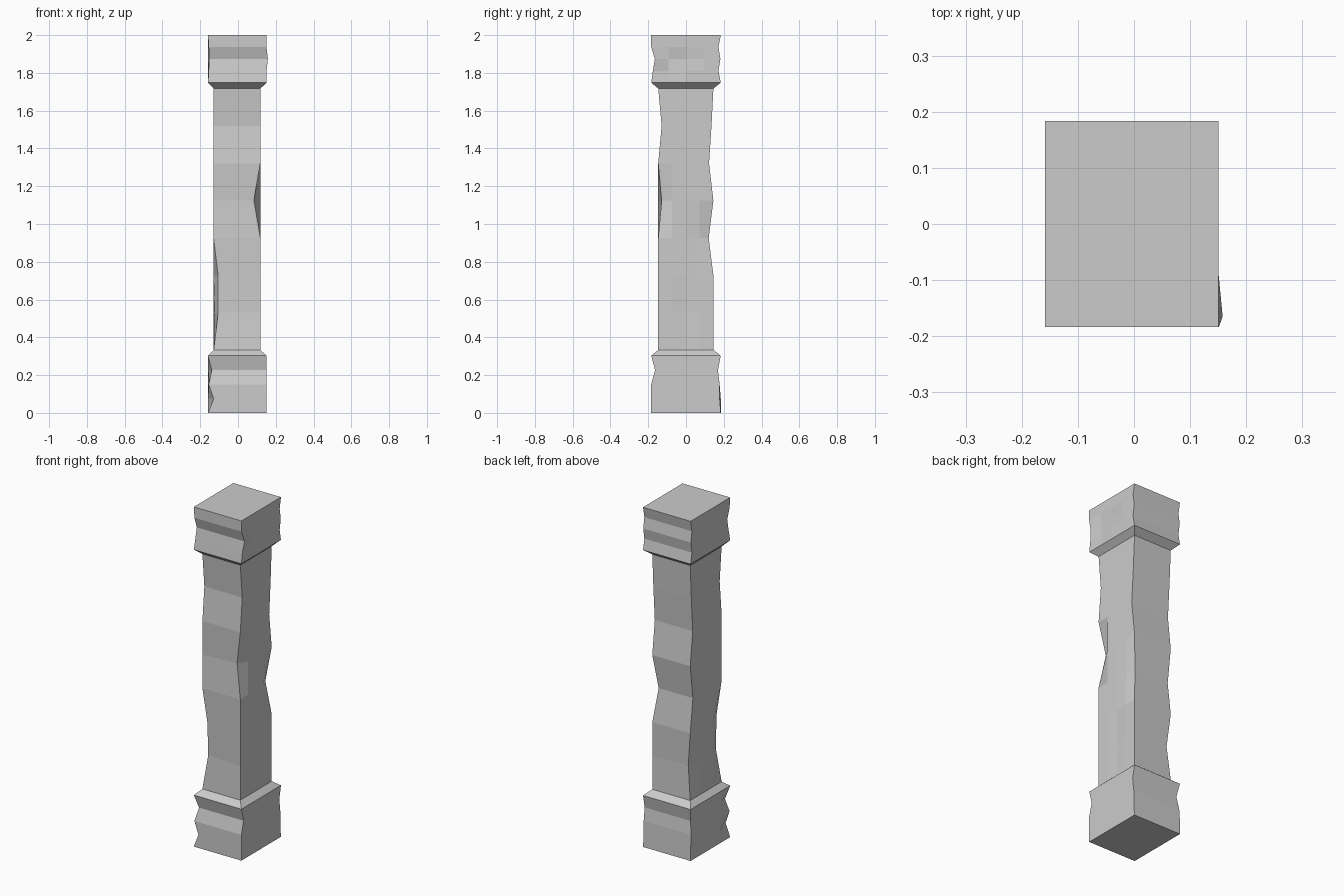
import bpy, bmesh, random

if "Cube" in bpy.data.objects:
    bpy.data.objects.remove(bpy.data.objects["Cube"])

random.seed(4)
BLOCK = (-0.159, 0.151, -0.184, 0.184)   # base and cap outline: x0, x1, y0, y1
SHAFT = (-0.129, 0.118, -0.147, 0.145)

# chipped corners: level index -> {corner: (x inset, y inset)}; f/b front/back, l/r left/right
BASE_CHIPS = {
    1: {"fl": (0.03, 0), "br": (0, 0.006)},
    2: {"fl": (0.004, 0), "br": (0, 0.006), "bl": (0, 0.006)},
    3: {"fl": (0.02, 0.02), "fr": (0, 0.02), "bl": (0.012, 0.015), "br": (0, 0.015)},
}
SHAFT_CHIPS = {
    1: {"fl": (0.024, 0.02), "bl": (0.02, 0.01)},
    2: {"fl": (0.024, 0.012)},
    3: {"br": (0.024, 0.025), "bl": (0, 0.025)},
    4: {"fr": (0.034, 0.018)},
    5: {"bl": (0, 0.023), "br": (0, 0.023)},
    6: {"fl": (0, 0.018), "fr": (0, 0.018), "bl": (0, 0.01), "br": (0, 0.01)},
}
CAP_CHIPS = {
    1: {"fl": (0.004, 0.009), "fr": (0, 0.009), "bl": (0, 0.012), "br": (0, 0.012)},
    2: {"fl": (0.006, 0.019), "fr": (-0.007, 0.019), "bl": (0, 0.002), "br": (0, 0.002)},
    3: {"fl": (0.004, 0), "bl": (0, 0.012), "br": (0, 0.012)},
}


def ring(bm, z, box, chips, dent):
    """Outline at one height: right side front to back, then left side back to front."""
    x0, x1, y0, y1 = box
    sides = []
    for x, s, name in ((x1, -1, "r"), (x0, 1, "l")):
        fx, fy = chips.get("f" + name, (0, 0))
        bx, by = chips.get("b" + name, (0, 0))
        pts = [(x + s * fx, y0 + fy)]
        for i in (1, 2, 3):
            d = random.choice((0, 0, dent))
            pts.append((x + s * d, y0 + (y1 - y0) * i / 4))
        pts.append((x + s * bx, y1 - by))
        sides.append(pts)
    outline = sides[0] + sides[1][::-1]
    return [bm.verts.new((x, y, z)) for x, y in outline]


def section(bm, z0, z1, n, box, chips, dent):
    rings = []
    for i in range(n + 1):
        end = i in (0, n)
        rings.append(ring(bm, z0 + (z1 - z0) * i / n, box,
                          chips.get(i, {}), 0 if end else dent))
    return rings


# base, shaft and cap lofted together; the gaps between them become the chamfers
bm = bmesh.new()
rings = (section(bm, 0, 0.303, 4, BLOCK, BASE_CHIPS, 0.008)
         + section(bm, 0.333, 1.717, 7, SHAFT, SHAFT_CHIPS, 0.006)
         + section(bm, 1.748, 2.0, 4, BLOCK, CAP_CHIPS, 0.008))
for a, b in zip(rings, rings[1:]):
    for i in range(len(a)):
        j = (i + 1) % len(a)
        bm.faces.new((a[i], a[j], b[j], b[i]))
bm.faces.new(rings[0][::-1])
bm.faces.new(rings[-1])
bmesh.ops.recalc_face_normals(bm, faces=bm.faces)

mesh = bpy.data.meshes.new("stone_pillar")
bm.to_mesh(mesh)
bm.free()
pillar = bpy.data.objects.new("stone_pillar", mesh)
bpy.context.collection.objects.link(pillar)
